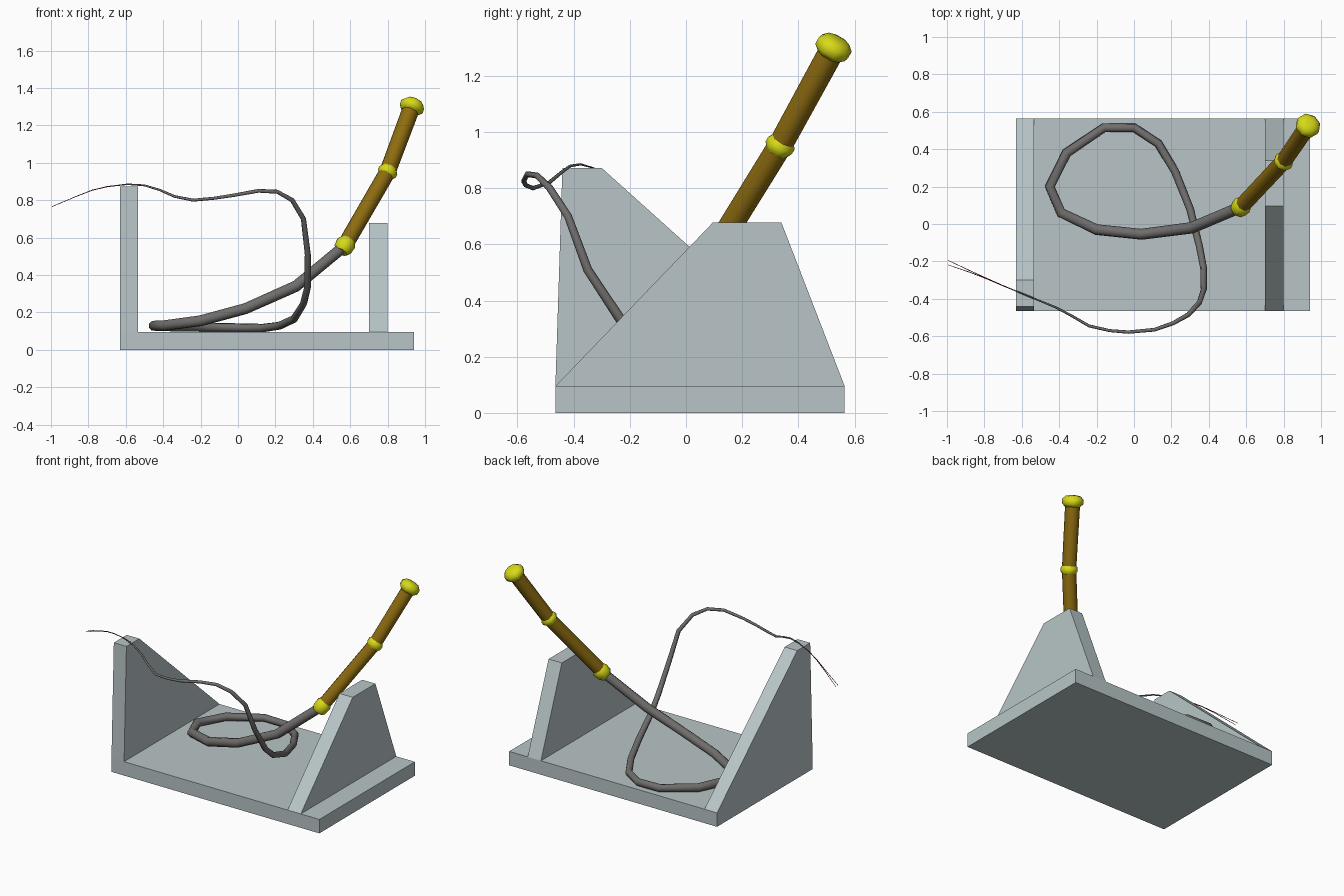
import bpy, bmesh, math
from mathutils import Vector

if "Cube" in bpy.data.objects:
    bpy.data.objects.remove(bpy.data.objects["Cube"])


def material(name, rgb):
    m = bpy.data.materials.new(name)
    m.diffuse_color = (*rgb, 1)
    m.use_nodes = True
    m.node_tree.nodes["Principled BSDF"].inputs["Base Color"].default_value = m.diffuse_color
    return m


STAND = material("pale blue grey", (0.48, 0.56, 0.57))
BROWN = material("ochre brown", (0.27, 0.15, 0.005))
YELLOW = material("yellow", (0.68, 0.70, 0.008))
GREY = material("dark grey", (0.16, 0.155, 0.15))
RED = material("dark red", (0.17, 0.01, 0.01))


def finish(name, bm, mat, smooth):
    bmesh.ops.recalc_face_normals(bm, faces=bm.faces)
    me = bpy.data.meshes.new(name)
    bm.to_mesh(me)
    bm.free()
    me.materials.append(mat)
    ob = bpy.data.objects.new(name, me)
    bpy.context.collection.objects.link(ob)
    if smooth:
        bpy.ops.object.select_all(action='DESELECT')
        ob.select_set(True)
        bpy.context.view_layer.objects.active = ob
        bpy.ops.object.shade_smooth_by_angle(angle=math.radians(50))
    return ob


def slab(name, x0, x1, profile):
    """Extrude a (y, z) profile along x."""
    bm = bmesh.new()
    a = [bm.verts.new((x0, y, z)) for y, z in profile]
    b = [bm.verts.new((x1, y, z)) for y, z in profile]
    bm.faces.new(a)
    bm.faces.new(b)
    n = len(profile)
    for i in range(n):
        j = (i + 1) % n
        bm.faces.new((a[i], a[j], b[j], b[i]))
    return finish(name, bm, STAND, False)


def tube(name, path, radii, mat, sides=8):
    """Sweep a round section of changing radius along a path."""
    pts = [Vector(p) for p in path]
    bm = bmesh.new()
    rings, u = [], Vector((0, 0, 1))
    for i, p in enumerate(pts):
        d0 = (p - pts[max(i - 1, 0)]).normalized()
        d1 = (pts[min(i + 1, len(pts) - 1)] - p).normalized()
        t = (d0 + d1).normalized()
        u = (u - t * u.dot(t)).normalized()
        v = t.cross(u)
        rings.append([bm.verts.new(p + radii[i] * (u * math.cos(a) + v * math.sin(a)))
                      for a in (2 * math.pi * k / sides for k in range(sides))])
    for r, s in zip(rings, rings[1:]):
        for k in range(sides):
            j = (k + 1) % sides
            bm.faces.new((r[k], r[j], s[j], s[k]))
    bm.faces.new(rings[0])
    bm.faces.new(rings[-1])
    return finish(name, bm, mat, True)


def knot(name, centre, axis, profile):
    """Turned collar: profile holds (offset along axis, radius)."""
    c, d = Vector(centre), Vector(axis).normalized()
    return tube(name, [c + d * o for o, r in profile], [r for o, r in profile], YELLOW)


# display stand
slab("stand_base", -0.63, 0.94, [(-0.465, 0), (0.565, 0), (0.565, 0.095), (-0.465, 0.095)])
slab("left_support", -0.63, -0.535,
     [(-0.465, 0.095), (-0.44, 0.872), (-0.30, 0.872), (0.565, 0.095)])
slab("right_support", 0.70, 0.80,
     [(-0.465, 0.095), (0.095, 0.677), (0.34, 0.677), (0.565, 0.095)])

# handle with collars
low, mid, top = Vector((0.57, 0.09, 0.555)), Vector((0.80, 0.335, 0.952)), Vector((0.93, 0.525, 1.30))
tube("handle", [low, mid, top], [0.043, 0.044, 0.046], BROWN)
knot("lower_collar", low, mid - low,
     [(-0.042, 0.034), (-0.022, 0.05), (0.022, 0.053), (0.042, 0.04)])
knot("middle_collar", mid, top - low,
     [(-0.026, 0.042), (-0.01, 0.053), (0.01, 0.053), (0.026, 0.042)])
knot("end_cap", top, top - mid,
     [(-0.034, 0.045), (-0.014, 0.066), (0.014, 0.066), (0.034, 0.046), (0.039, 0.02)])

# tapering lash: x, y, z, radius
lash = [
    (0.57, 0.09, 0.555, 0.031), (0.31, -0.02, 0.34, 0.031), (0.04, -0.055, 0.22, 0.030),
    (-0.20, -0.03, 0.155, 0.030), (-0.39, 0.06, 0.13, 0.029), (-0.45, 0.20, 0.128, 0.028),
    (-0.36, 0.38, 0.125, 0.027), (-0.16, 0.515, 0.12, 0.025), (0.0, 0.515, 0.118, 0.024),
    (0.13, 0.43, 0.116, 0.023), (0.22, 0.28, 0.128, 0.022), (0.30, 0.08, 0.165, 0.021),
    (0.35, -0.12, 0.245, 0.019), (0.372, -0.235, 0.335, 0.018), (0.373, -0.35, 0.51, 0.016),
    (0.35, -0.42, 0.70, 0.014), (0.29, -0.485, 0.80, 0.013), (0.21, -0.53, 0.845, 0.011),
    (0.11, -0.565, 0.85, 0.010), (-0.03, -0.578, 0.825, 0.009), (-0.13, -0.57, 0.81, 0.008),
    (-0.24, -0.545, 0.80, 0.008), (-0.34, -0.487, 0.82, 0.007), (-0.42, -0.445, 0.855, 0.006),
    (-0.50, -0.412, 0.879, 0.005), (-0.59, -0.375, 0.885, 0.004), (-0.70, -0.33, 0.872, 0.002)]
tube("lash", [p[:3] for p in lash], [p[3] for p in lash], GREY)

# split red tip strands
for i, s in enumerate((-1, 1)):
    tube(f"tip_strand_{i + 1}",
         [(-0.60, -0.371, 0.884), (-0.70, -0.33, 0.872), (-0.78, -0.295 + 0.001 * s, 0.853),
          (-0.87, -0.257 + 0.004 * s, 0.818), (-0.995, -0.206 + 0.012 * s, 0.765)],
         [0.003, 0.003, 0.0025, 0.002, 0.0015], RED, 5)
